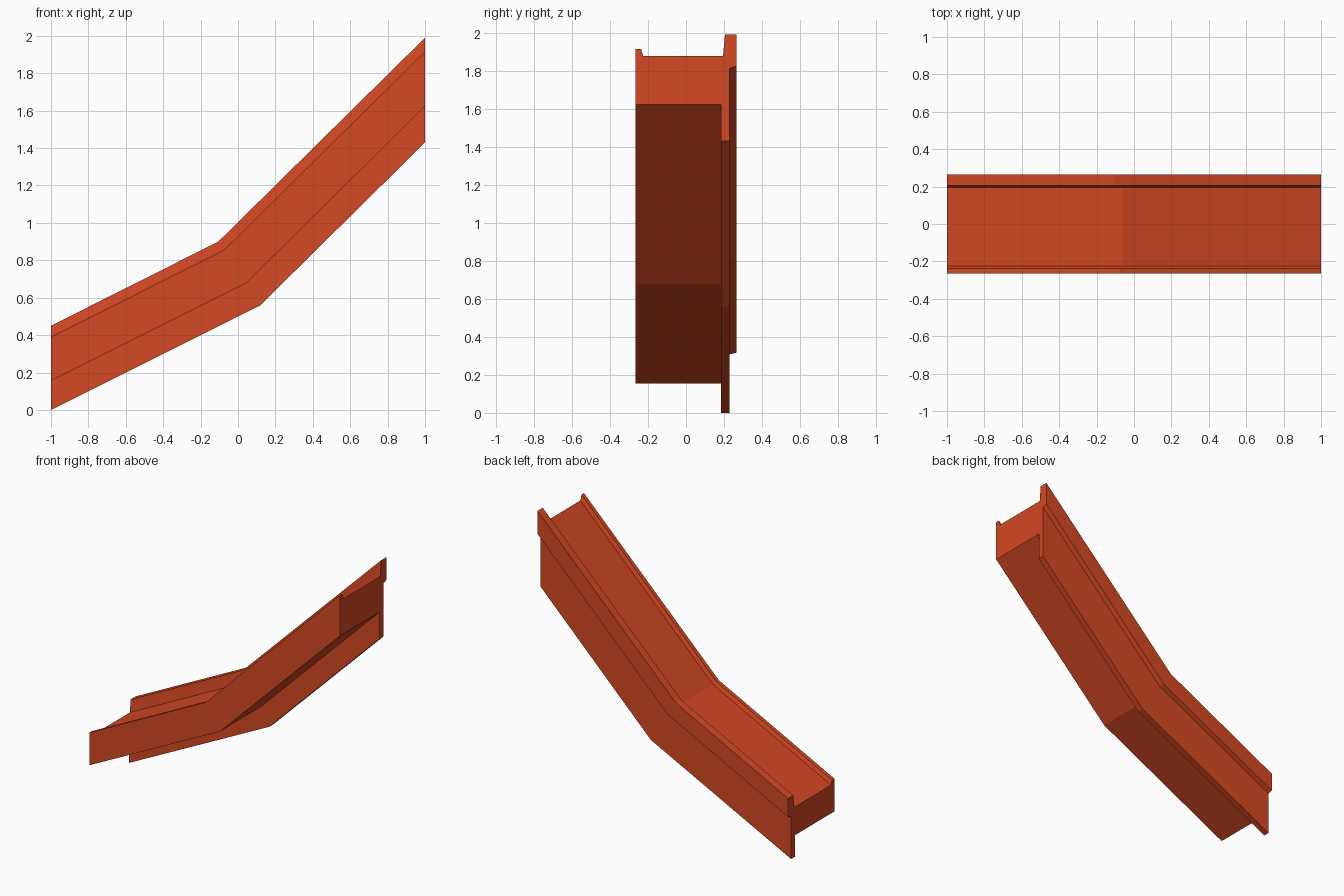
import bpy
import bmesh
from mathutils import Vector

cube = bpy.data.objects.get("Cube")
if cube:
    bpy.data.objects.remove(cube)

# Painted orange-red material
paint = bpy.data.materials.new("orange_red_paint")
paint.use_nodes = True
colour = (0.66, 0.065, 0.017, 1)
paint.diffuse_color = colour
paint.node_tree.nodes["Principled BSDF"].inputs["Base Color"].default_value = colour

# Cross-section: (y, fraction of full height)
profile = [
    (-0.265, 0.345), (-0.265, 0.868), (-0.237, 0.868), (-0.225, 0.80),
    (0.195, 0.80), (0.205, 1.0), (0.265, 1.0), (0.265, 0.705),
    (0.23, 0.685), (0.23, 0.0), (0.185, 0.0), (0.185, 0.345),
]

# Bottom and top (x, z) of the low end, the mitred bend and the high end
stations = [
    ((-1, 0), (-1, 0.45)),
    ((0.12, 0.56), (-0.105, 0.90)),
    ((1, 1.43), (1, 1.99)),
]

# Sweep the section along the bent path and cap the ends
bm = bmesh.new()
rings = []
for low, high in stations:
    ring = []
    for y, t in profile:
        x, z = Vector(low).lerp(Vector(high), t)
        ring.append(bm.verts.new((x, y, z)))
    rings.append(ring)
for a, b in zip(rings, rings[1:]):
    for i in range(len(profile)):
        j = (i + 1) % len(profile)
        bm.faces.new((a[i], a[j], b[j], b[i]))
bm.faces.new(rings[0])
bm.faces.new(rings[-1])
bmesh.ops.recalc_face_normals(bm, faces=bm.faces)

mesh = bpy.data.meshes.new("bent_channel_rail")
bm.to_mesh(mesh)
bm.free()
mesh.materials.append(paint)
rail = bpy.data.objects.new("bent_channel_rail", mesh)
bpy.context.collection.objects.link(rail)
